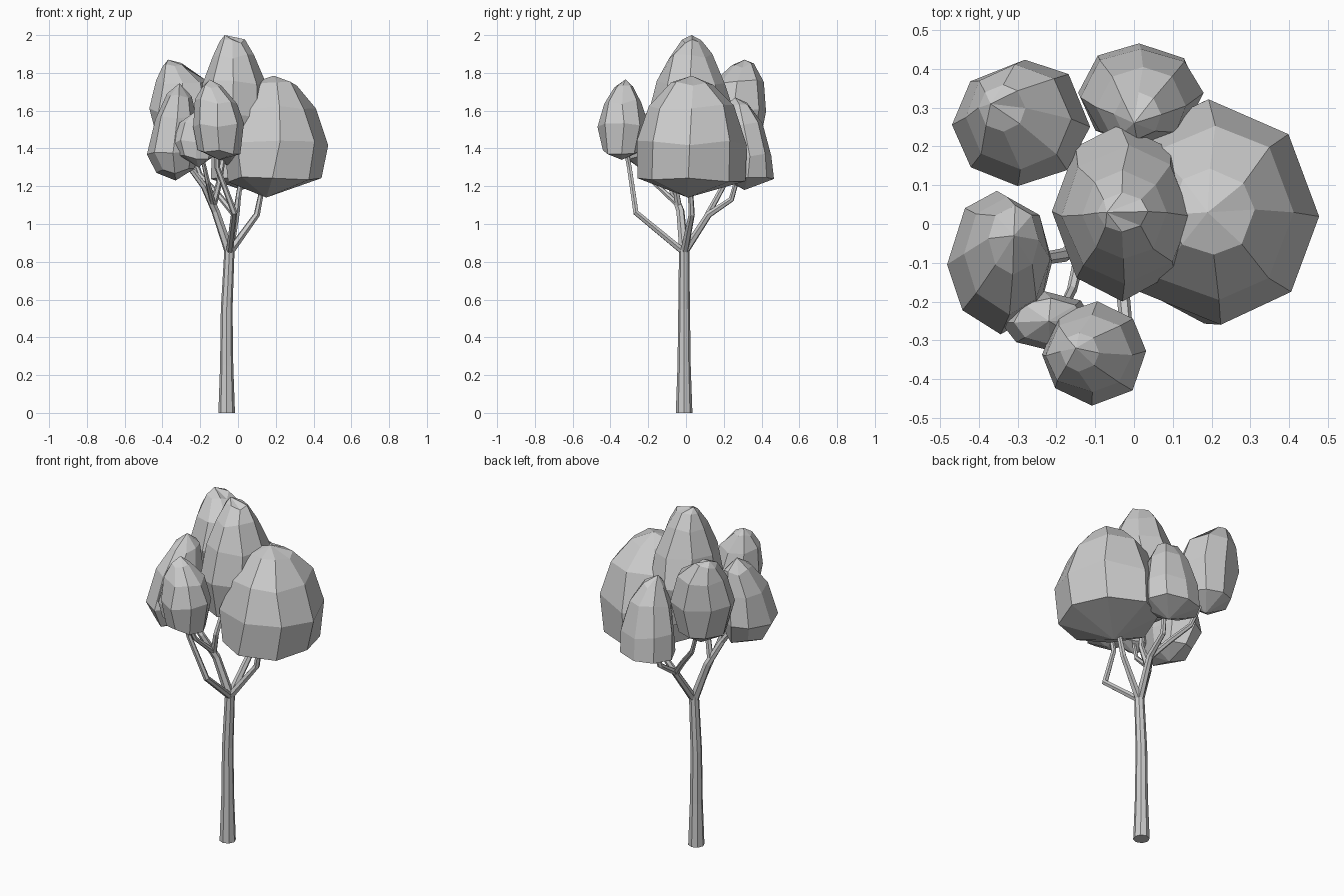
import bpy, bmesh, math, random

if "Cube" in bpy.data.objects:
    bpy.data.objects.remove(bpy.data.objects["Cube"])

random.seed(4)


def finish(name, bm):
    bmesh.ops.recalc_face_normals(bm, faces=bm.faces)
    me = bpy.data.meshes.new(name)
    bm.to_mesh(me)
    bm.free()
    ob = bpy.data.objects.new(name, me)
    bpy.context.collection.objects.link(ob)
    return ob


def loft(name, rings, bottom=None, top=None, sides=8, jitter=0.0):
    """Stack elliptical rings (x, y, z, rx, ry); close with pole points or flat caps."""
    bm = bmesh.new()
    loops = []
    for x, y, z, rx, ry in rings:
        loop = []
        for i in range(sides):
            a = 2 * math.pi * i / sides + random.uniform(-1, 1) * jitter * 2
            k = 1 + random.uniform(-0.5, 0.9) * jitter
            dz = random.uniform(-1, 1) * jitter * 0.4
            loop.append(bm.verts.new((x + rx * k * math.cos(a), y + ry * k * math.sin(a), z + dz)))
        loops.append(loop)
    for lo, hi in zip(loops, loops[1:]):
        for i in range(sides):
            j = (i + 1) % sides
            bm.faces.new((lo[i], lo[j], hi[j], hi[i]))
    for loop, pole in ((loops[0], bottom), (loops[-1], top)):
        if pole is None:
            bm.faces.new(loop)
        else:
            p = bm.verts.new(pole)
            for i in range(sides):
                bm.faces.new((loop[i], loop[(i + 1) % sides], p))
    return finish(name, bm)


def branch(name, pts, r0=0.022, r1=0.012):
    """Tapered six-sided limb along a polyline."""
    cu = bpy.data.curves.new(name, 'CURVE')
    cu.dimensions = '3D'
    cu.bevel_depth = 1.0
    cu.bevel_resolution = 1
    cu.use_fill_caps = True
    sp = cu.splines.new('POLY')
    sp.use_smooth = False
    sp.points.add(len(pts) - 1)
    for i, (p, c) in enumerate(zip(sp.points, pts)):
        p.co = (*c, 1)
        p.radius = r0 + (r1 - r0) * i / (len(pts) - 1)
    tmp = bpy.data.objects.new(name + "_path", cu)
    bpy.context.collection.objects.link(tmp)
    bpy.context.view_layer.update()
    me = bpy.data.meshes.new_from_object(tmp.evaluated_get(bpy.context.evaluated_depsgraph_get()))
    bpy.data.objects.remove(tmp)
    bpy.context.collection.objects.link(bpy.data.objects.new(name, me))


# Trunk
loft("trunk", [(-.06, -.01, 0, .044, .044), (-.06, -.01, .25, .035, .035),
               (-.06, -.01, .55, .031, .031), (-.045, -.01, .87, .027, .027)])

# Limbs fanning out from the fork
F = (-.045, -.01, .85)
branch("limb_left", [F, (-.12, -.03, 1.07), (-.18, -.08, 1.2), (-.3, -.1, 1.36)], .026, .014)
branch("limb_crown", [(-.13, -.04, 1.1), (-.1, -.06, 1.22), (-.07, .0, 1.42)], .018, .014)
branch("limb_right", [F, (.1, .03, 1.05), (.14, .02, 1.25)])
branch("limb_back", [F, (-.01, .12, 1.05), (.0, .24, 1.13), (.02, .28, 1.27)])
branch("limb_back_left", [(-.01, .11, 1.04), (-.1, .17, 1.15), (-.2, .23, 1.26), (-.26, .26, 1.42)], .017, .012)
branch("limb_front", [F, (-.02, -.265, 1.06), (-.11, -.3, 1.3), (-.11, -.33, 1.45)], .019, .012)
branch("limb_front_twig", [(-.13, -.04, 1.1), (-.16, -.17, 1.22), (-.2, -.25, 1.4)], .016, .01)

# Leaf clusters
J = 0.035
loft("foliage_right", [(.195, .03, 1.235, .25, .285), (.205, .03, 1.43, .272, .29),
                       (.205, .03, 1.62, .21, .22), (.2, .03, 1.745, .11, .11)],
     (.15, .01, 1.14), (.19, .03, 1.785), 8, J)
loft("foliage_crown", [(-.04, .03, 1.38, .15, .18), (-.03, .03, 1.58, .178, .23),
                       (-.02, .025, 1.75, .165, .175), (-.025, .025, 1.89, .11, .115),
                       (-.03, .03, 1.965, .065, .05)],
     (-.04, .03, 1.3), (-.07, .03, 2.0), 8, J)
loft("foliage_back_left", [(-.29, .26, 1.43, .13, .13), (-.29, .26, 1.6, .178, .165),
                           (-.30, .275, 1.75, .135, .135), (-.34, .3, 1.84, .06, .06)],
     (-.28, .26, 1.35), (-.37, .31, 1.87), 8, J)
loft("foliage_back", [(.015, .335, 1.235, .155, .133), (.02, .33, 1.37, .16, .122),
                      (.02, .305, 1.53, .115, .1), (.01, .28, 1.63, .06, .06)],
     (.02, .31, 1.18), (0, .26, 1.67), 8, J)
loft("foliage_left", [(-.33, -.1, 1.28, .1, .14), (-.345, -.1, 1.38, .134, .183),
                      (-.325, -.08, 1.56, .11, .15), (-.31, -.04, 1.68, .065, .09)],
     (-.33, -.1, 1.23), (-.31, -.03, 1.745), 8, J)
loft("foliage_front", [(-.1, -.34, 1.38, .11, .1), (-.103, -.335, 1.52, .133, .133),
                       (-.115, -.335, 1.65, .11, .1), (-.14, -.33, 1.73, .05, .05)],
     (-.1, -.34, 1.34), (-.15, -.32, 1.765), 8, J)
loft("foliage_front_small", [(-.22, -.25, 1.35, .09, .065), (-.225, -.25, 1.44, .12, .075),
                             (-.22, -.25, 1.54, .09, .06)],
     (-.21, -.25, 1.3), (-.22, -.25, 1.6), 8, J)
